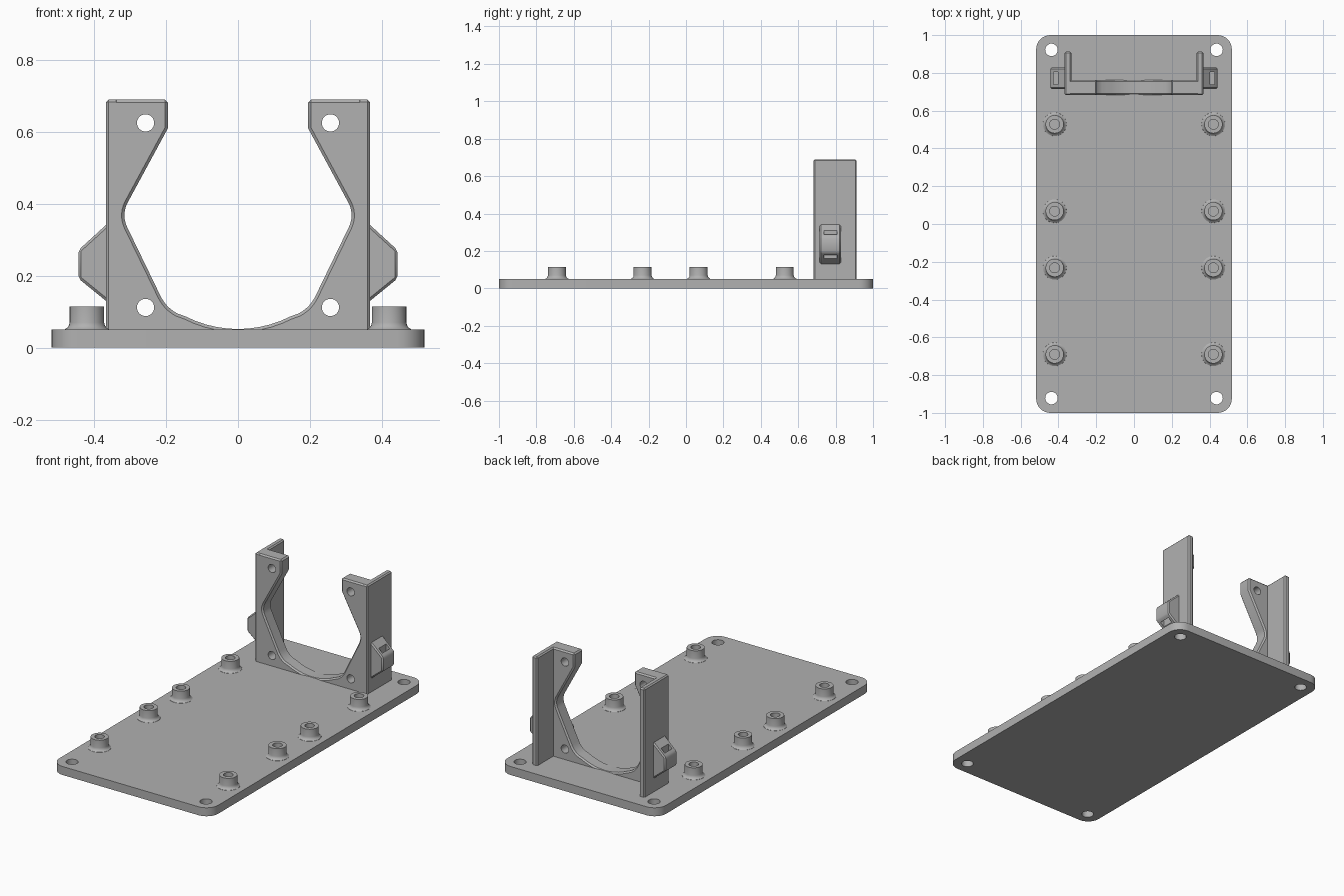
import bpy
import bmesh
from math import cos, sin, pi, radians, sqrt
from mathutils import Vector, Matrix

old = bpy.data.objects.get("Cube")
if old:
    bpy.data.objects.remove(old, do_unlink=True)

grey = bpy.data.materials.new("plain grey")
grey.use_nodes = True
grey.diffuse_color = (0.44, 0.44, 0.44, 1)
grey.node_tree.nodes["Principled BSDF"].inputs["Base Color"].default_value = (0.44, 0.44, 0.44, 1)


def finish(bm, name):
    bmesh.ops.recalc_face_normals(bm, faces=bm.faces)
    mesh = bpy.data.meshes.new(name)
    bm.to_mesh(mesh)
    bm.free()
    mesh.materials.append(grey)
    obj = bpy.data.objects.new(name, mesh)
    bpy.context.collection.objects.link(obj)
    return obj


def prism(name, outline, lo, hi, axis="Z"):
    """Extrude an outline along Z (points are x, y) or along Y (points are x, z)."""
    bm = bmesh.new()
    place = (lambda p, d: (p[0], p[1], d)) if axis == "Z" else (lambda p, d: (p[0], d, p[1]))
    face = bm.faces.new([bm.verts.new(place(p, lo)) for p in outline])
    out = bmesh.ops.extrude_face_region(bm, geom=[face])
    moved = [v for v in out["geom"] if isinstance(v, bmesh.types.BMVert)]
    bmesh.ops.translate(bm, verts=moved, vec=place((0, 0), hi - lo))
    return finish(bm, name)


def box(name, x0, x1, y0, y1, z0, z1):
    return prism(name, [(x0, y0), (x1, y0), (x1, y1), (x0, y1)], z0, z1)


def circle(x, y, r, n=32):
    return [(x + r * cos(2 * pi * i / n), y + r * sin(2 * pi * i / n)) for i in range(n)]


def apply(obj, mod):
    bpy.ops.object.select_all(action="DESELECT")
    obj.select_set(True)
    bpy.context.view_layer.objects.active = obj
    bpy.ops.object.modifier_apply(modifier=mod.name)


def combine(obj, tool, operation):
    mod = obj.modifiers.new("boolean", "BOOLEAN")
    mod.operation, mod.solver, mod.object = operation, "EXACT", tool
    apply(obj, mod)
    bpy.data.objects.remove(tool, do_unlink=True)


def chamfer(obj, width):
    mod = obj.modifiers.new("chamfer", "BEVEL")
    mod.width, mod.segments, mod.limit_method = width, 1, "ANGLE"
    mod.angle_limit = radians(40)
    mod.use_clamp_overlap = False
    apply(obj, mod)


def smooth(obj):
    bpy.ops.object.select_all(action="DESELECT")
    obj.select_set(True)
    bpy.context.view_layer.objects.active = obj
    bpy.ops.object.shade_smooth_by_angle(angle=radians(30))


def rounded(corner, before, after, size, n=6):
    """Soft corner between two straight runs."""
    c, a, b = Vector(corner), Vector(before), Vector(after)
    a = c + (a - c).normalized() * size
    b = c + (b - c).normalized() * size
    pts = []
    for i in range(n + 1):
        t = i / n
        pts.append(tuple(a * (1 - t) ** 2 + c * 2 * t * (1 - t) + b * t * t))
    return pts


# Base plate with rounded corners and four corner holes
R = 0.075
outline = []
for k, (sx, sy) in enumerate([(1, 1), (-1, 1), (-1, -1), (1, -1)]):
    for i in range(9):
        a = k * pi / 2 + i * pi / 16
        outline.append((sx * (0.518 - R) + R * cos(a), sy * (1 - R) + R * sin(a)))
base = prism("base_plate", outline, 0, 0.05)
for sx in (-1, 1):
    for sy in (-1, 1):
        combine(base, prism("cutter", circle(sx * 0.437, sy * 0.922, 0.033), -0.1, 0.2), "DIFFERENCE")
smooth(base)

# Hollow standoffs with flared feet
profile = [(0.063, 0.048), (0.062, 0.051), (0.055, 0.055), (0.05, 0.062), (0.048, 0.07),
           (0.048, 0.115), (0.026, 0.115), (0.026, 0.048)]
for side, sx in (("right", -1), ("left", 1)):
    for n, y in enumerate((-0.69, -0.232, 0.068, 0.528)):
        bm = bmesh.new()
        verts = [bm.verts.new((r, 0, z)) for r, z in profile]
        edges = [bm.edges.new(pair) for pair in zip(verts, verts[1:])]
        bmesh.ops.spin(bm, geom=verts + edges, cent=(0, 0, 0), axis=(0, 0, 1),
                       angle=2 * pi, steps=32, use_duplicate=False)
        bmesh.ops.remove_doubles(bm, verts=bm.verts, dist=0.0001)
        bmesh.ops.transform(bm, matrix=Matrix.Translation((sx * 0.42, y, 0)), verts=bm.verts)
        smooth(finish(bm, f"standoff_{side}_{n + 1}"))

# Front panel of the bracket, open in the middle
top, waist, low, bottom = (0.195, 0.61), (0.325, 0.37), (0.2, 0.112), (0.14, 0.08)
half = [(0.35, 0.03), (0.35, 0.69), (0.195, 0.69), top]
half += rounded(waist, top, low, 0.04)
half += rounded(low, waist, bottom, 0.035)
half += [(x, 0.372 - sqrt(0.32 ** 2 - x * x)) for x in (0.145, 0.12, 0.09, 0.06, 0.03)]
panel = half + [(0, 0.052)] + [(-x, z) for x, z in reversed(half)]
bracket = prism("bracket", panel, 0.682, 0.762, "Y")
chamfer(bracket, 0.008)

# Side walls and bolt holes of the bracket
for sx in (-1, 1):
    wall = box("wall", sx * 0.332, sx * 0.367, 0.682, 0.912, 0.03, 0.69)
    chamfer(wall, 0.007)
    combine(bracket, wall, "UNION")
for sx in (-1, 1):
    for z in (0.112, 0.625):
        combine(bracket, prism("cutter", circle(sx * 0.257, z, 0.024), 0.6, 0.9, "Y"), "DIFFERENCE")
smooth(bracket)

# Slotted strap lugs on the outside of the walls
for side, sx in (("right", -1), ("left", 1)):
    shape = [(0.352, 0.355), (0.443, 0.272), (0.443, 0.192), (0.352, 0.118)]
    lug = prism(f"strap_lug_{side}", [(sx * x, z) for x, z in shape], 0.715, 0.828, "Y")
    chamfer(lug, 0.007)
    slot = box("cutter", sx * 0.402, sx * 0.426, 0.738, 0.806, 0.05, 0.5)
    combine(lug, slot, "DIFFERENCE")
    smooth(lug)
